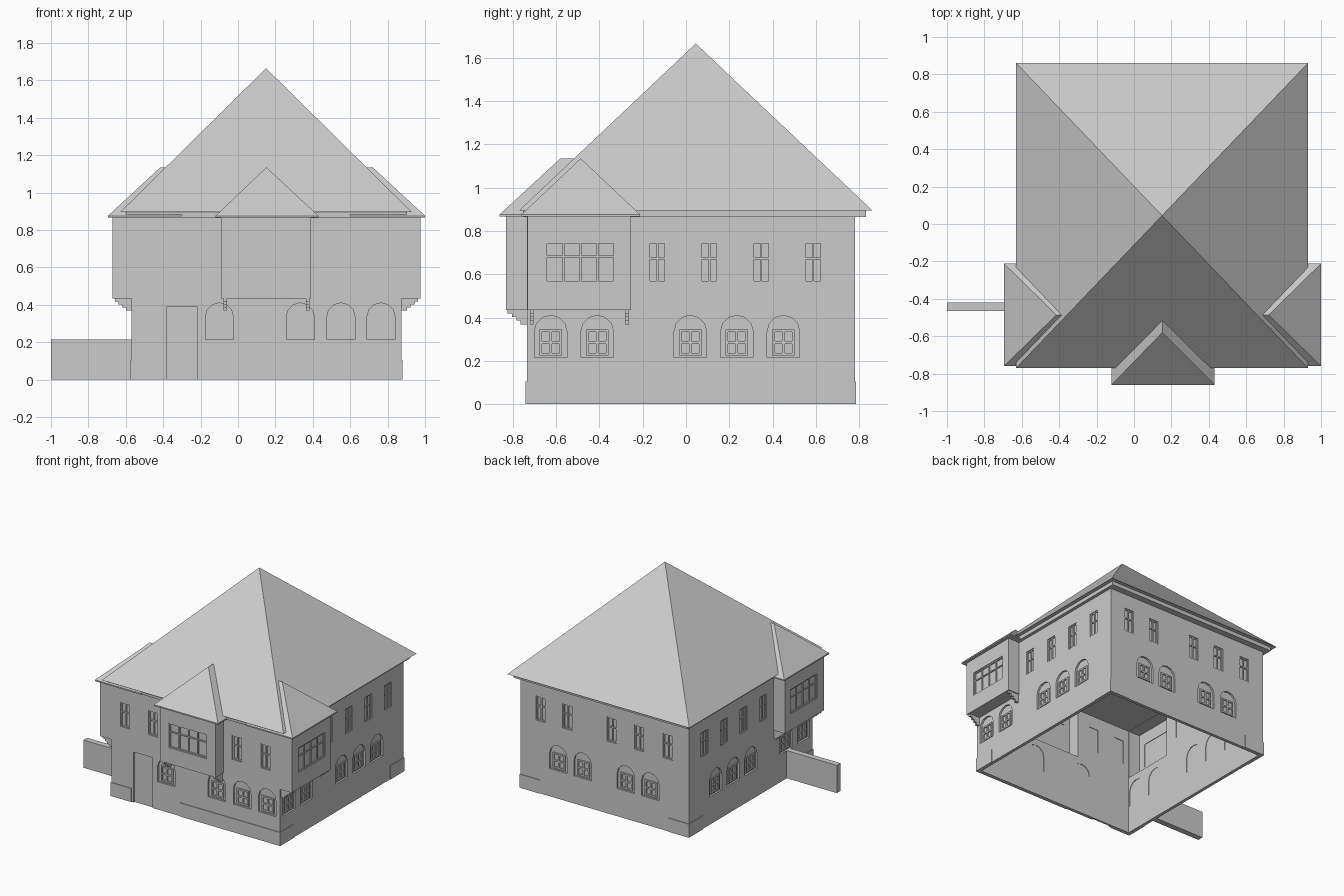
import bpy, bmesh, math

cube = bpy.data.objects.get("Cube")
if cube:
    bpy.data.objects.remove(cube, do_unlink=True)

# Main wall footprint and heights
X0, X1, Y0, Y1 = -0.57, 0.875, -0.735, 0.78
WALL, TOP, CEILING = 0.025, 0.87, 0.85
BAY_Z = 0.435

# Each facade maps (along, outward, up) to world coordinates
FACADES = {
    "front": lambda u, d, v: (u, Y0 - d, v),
    "back": lambda u, d, v: (u, Y1 + d, v),
    "left": lambda u, d, v: (X1 + d, u, v),
    "right": lambda u, d, v: (X0 - d, u, v),
}


def finish(name, bm):
    bmesh.ops.recalc_face_normals(bm, faces=bm.faces)
    mesh = bpy.data.meshes.new(name)
    bm.to_mesh(mesh)
    bm.free()
    obj = bpy.data.objects.new(name, mesh)
    bpy.context.collection.objects.link(obj)
    return obj


def prism(bm, facade, outline, d0, d1):
    place = FACADES[facade]
    a = [bm.verts.new(place(u, d0, v)) for u, v in outline]
    b = [bm.verts.new(place(u, d1, v)) for u, v in outline]
    bm.faces.new(a)
    bm.faces.new(b)
    for i in range(len(a)):
        j = (i + 1) % len(a)
        bm.faces.new((a[i], a[j], b[j], b[i]))


def rect(u0, u1, v0, v1):
    return [(u0, v0), (u1, v0), (u1, v1), (u0, v1)]


def arch(c, half, v0, spring, steps=6):
    pts = [(c - half, v0), (c + half, v0)]
    for i in range(steps + 1):
        t = math.pi * i / steps
        pts.append((c + half * math.cos(t), spring + half * math.sin(t)))
    return pts


def box(name, x, y, z):
    bm = bmesh.new()
    hull(bm, [(i, j, k) for i in x for j in y for k in z])
    return finish(name, bm)


def hull(bm, points):
    verts = [bm.verts.new(p) for p in points]
    bmesh.ops.convex_hull(bm, input=verts)
    bmesh.ops.dissolve_limit(bm, angle_limit=0.01, verts=bm.verts, edges=bm.edges)


def combine(target, tool, operation):
    mod = target.modifiers.new("combine", "BOOLEAN")
    mod.operation, mod.solver, mod.object = operation, "EXACT", tool
    bpy.context.view_layer.objects.active = target
    bpy.ops.object.modifier_apply(modifier=mod.name)
    bpy.data.objects.remove(tool, do_unlink=True)


# Hollow house walls, open underneath, with three projecting bays
walls = box("walls", (X0, X1), (Y0, Y1), (0, TOP))
bays = [((-0.09, 0.39), (-0.83, -0.6)),
        ((0.7, 0.975), (-0.732, -0.255)),
        ((-0.67, -0.4), (-0.732, -0.255))]
for x, y in bays:
    combine(walls, box("bay", x, y, (BAY_Z, TOP)), "UNION")


def inset(span):
    return span[0] + WALL, span[1] - WALL


combine(walls, box("hollow", inset((X0, X1)), inset((Y0, Y1)), (-0.1, CEILING)), "DIFFERENCE")
for x, y in bays:
    combine(walls, box("bay_hollow", inset(x), inset(y), (BAY_Z + WALL, CEILING - 0.002)), "DIFFERENCE")

# Window positions along each facade
side_upper = [-0.1325, 0.1075, 0.3475, 0.5875]
side_lower = [-0.625, -0.41, 0.02, 0.235, 0.45]
upper = {"front": [-0.4525, -0.2125, 0.5075, 0.7525],
         "back": [-0.39, -0.145, 0.09, 0.47, 0.70],
         "left": side_upper, "right": side_upper}
lower = {"front": [-0.10, 0.333, 0.55, 0.765],
         "back": [-0.24, -0.03, 0.34, 0.55],
         "left": side_lower, "right": side_lower}

cutter, panes, frames = bmesh.new(), bmesh.new(), bmesh.new()


def bars(facade, u, v, cols, rows, depth, w=0.009):
    d = (depth - 0.016, depth - 0.006)
    for i in range(cols + 1):
        c = u[0] + w / 2 + (u[1] - u[0] - w) * i / cols
        prism(frames, facade, rect(c - w / 2, c + w / 2, *v), *d)
    for h in rows:
        c = v[0] + w / 2 + (v[1] - v[0] - w) * h
        prism(frames, facade, rect(*u, c - w / 2, c + w / 2), *d)


def opening(facade, outline, depth=0):
    prism(cutter, facade, outline, depth - 0.06, depth + 0.02)
    prism(panes, facade, outline, depth - 0.021, depth - 0.014)


for facade in FACADES:
    for c in upper[facade]:
        u, v = (c - 0.0425, c + 0.0425), (0.56, 0.75)
        opening(facade, rect(*u, *v))
        bars(facade, u, v, 2, (0, 0.6, 1), 0)
    for c in lower[facade]:
        opening(facade, arch(c, 0.075, 0.215, 0.335))
        bars(facade, (c - 0.052, c + 0.052), (0.225, 0.345), 2, (0, 0.5, 1), 0, 0.012)

# Wide bay windows
for facade, u, depth in (("front", (-0.0125, 0.3145), 0.095),
                         ("left", (-0.65, -0.325), 0.1),
                         ("right", (-0.65, -0.325), 0.1)):
    v = (0.56, 0.75)
    opening(facade, rect(*u, *v), depth)
    bars(facade, u, v, 4, (0, 0.65, 1), depth)

# Door recess
prism(cutter, "front", rect(-0.38, -0.22, -0.05, 0.39), -0.01, 0.02)

combine(walls, finish("opening_cutter", cutter), "DIFFERENCE")
finish("window_panes", panes)
finish("window_frames", frames)

# Stepped corbels beneath the bays
corbels = bmesh.new()
for facade, ends in (("front", (-0.068, 0.372)),
                     ("left", (-0.712, -0.272)), ("right", (-0.712, -0.272))):
    for c in ends:
        for i in range(4):
            z = BAY_Z - 0.0165 * i
            prism(corbels, facade, rect(c - 0.009, c + 0.009, z - 0.0165, z),
                  -0.005, 0.088 - 0.02 * i)
finish("bay_corbels", corbels)

# Plinth patches at the corners and along the front
plinth = bmesh.new()
for facade in FACADES:
    lo, hi = (X0, X1) if facade in ("front", "back") else (Y0, Y1)
    start = 0.02 if facade == "front" else hi - 0.17
    for a, b in ((lo - 0.005, lo + 0.17), (start, hi + 0.005)):
        prism(plinth, facade, rect(a, b, 0, 0.105), -0.005, 0.005)
finish("plinth", plinth)

# Cornice and main pyramid roof
box("cornice", (-0.60, 0.90), (-0.752, 0.83), (0.865, 0.896))
roof = bmesh.new()
hull(roof, [(x, y, 0.895) for x in (-0.63, 0.93) for y in (-0.77, 0.86)] + [(0.15, 0.045, 1.665)])
finish("main_roof", roof)


# Hipped bay roofs running back into the main roof
def bay_roof(name, eave_x, eave_y, ridge):
    bm = bmesh.new()
    hull(bm, [(x, y, z) for x in eave_x for y in eave_y for z in (0.866, 0.876)]
         + [(x, y, 1.135) for x, y in ridge])
    finish(name, bm)


bay_roof("front_bay_roof", (-0.12, 0.43), (-0.86, -0.4), ((0.152, -0.58), (0.152, -0.4)))
bay_roof("left_bay_roof", (0.6, 1.0), (-0.76, -0.212), ((0.72, -0.486), (0.6, -0.486)))
bay_roof("right_bay_roof", (-0.695, -0.3), (-0.76, -0.212), ((-0.415, -0.486), (-0.3, -0.486)))

# Low garden wall
box("garden_wall", (-1.0, X0 + 0.005), (-0.465, -0.42), (0, 0.215))
